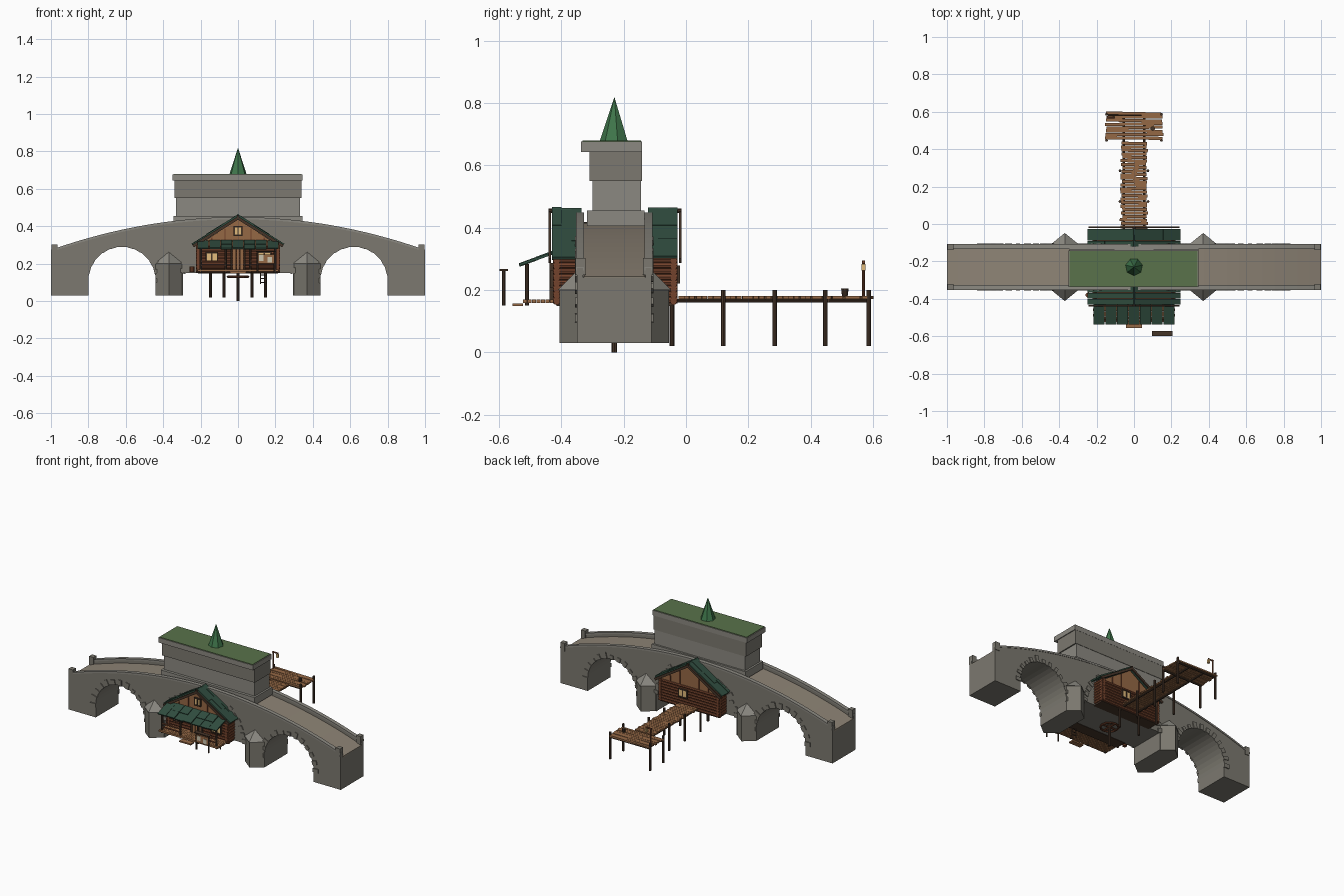
import bpy, bmesh, math, random
from mathutils import Matrix, Vector

random.seed(4)
cube = bpy.data.objects.get("Cube")
if cube:
    bpy.data.objects.remove(cube, do_unlink=True)


def material(name, *rgb):
    m = bpy.data.materials.new(name)
    m.use_nodes = True
    m.diffuse_color = (*rgb, 1)
    m.node_tree.nodes["Principled BSDF"].inputs["Base Color"].default_value = (*rgb, 1)
    return m


STONE = material("stone", .2, .19, .16)
PALE = material("pale_stone", .26, .25, .22)
PAVING = material("paving", .27, .23, .18)
GRASS = material("green_roof", .1, .17, .07)
SPIRE = material("spire_green", .05, .18, .07)
SHINGLE = material("shingle", .03, .075, .05)
LOG = material("log", .17, .055, .025)
PLANK = material("plank", .3, .14, .06)
DARK = material("dark_wood", .06, .035, .022)
GLOW = material("lit_window", .75, .5, .2)
PAPER = material("paper", .6, .55, .42)


def finish(bm, name, mat):
    bmesh.ops.recalc_face_normals(bm, faces=bm.faces)
    me = bpy.data.meshes.new(name)
    bm.to_mesh(me)
    bm.free()
    me.materials.append(mat)
    ob = bpy.data.objects.new(name, me)
    bpy.context.collection.objects.link(ob)
    return ob


def box(bm, centre, size, rot=Matrix()):
    m = Matrix.Translation(centre) @ rot @ Matrix.Diagonal((*size, 1))
    bmesh.ops.create_cube(bm, size=1, matrix=m)


def rod(bm, a, b, r, sides=8, r2=None):
    a, b = Vector(a), Vector(b)
    d = b - a
    m = Matrix.Translation((a + b) / 2) @ d.to_track_quat('Z', 'Y').to_matrix().to_4x4()
    bmesh.ops.create_cone(bm, cap_ends=True, segments=sides, radius1=r,
                          radius2=r if r2 is None else r2, depth=d.length, matrix=m)


def boxes(name, mat, items):
    bm = bmesh.new()
    for centre, size in items:
        box(bm, centre, size)
    return finish(bm, name, mat)


def rods(name, mat, items, r, sides=8):
    bm = bmesh.new()
    for a, b in items:
        rod(bm, a, b, r, sides)
    return finish(bm, name, mat)


def extrude(name, mat, pts, y0, y1):
    """Closed x-z outline pushed along y."""
    bm = bmesh.new()
    rings = [[bm.verts.new((x, y, z)) for x, z in pts] for y in (y0, y1)]
    for ring in rings:
        bm.faces.new(ring)
    for i in range(len(pts)):
        j = (i + 1) % len(pts)
        bm.faces.new((rings[0][i], rings[0][j], rings[1][j], rings[1][i]))
    return finish(bm, name, mat)


# Bridge body: arched top, two open side arches, filled middle bay
MID, FRONT, BACK, BASE, SPRING = -.23, -.35, -.11, .03, .11
ARCH_X, ARCH_R = .62, .18


def hump(x, offset=0):
    return .445 + offset - .175 * x * x


def arch(cx, r, n=20):
    arc = [(cx - r * math.cos(math.pi * i / n), SPRING + r * math.sin(math.pi * i / n))
           for i in range(n + 1)]
    return [(cx - r, BASE)] + arc + [(cx + r, BASE)]


xs = [i / 16 for i in range(-16, 17)]
outline = [(-1, BASE)] + arch(-ARCH_X, ARCH_R)
outline += [(-.295, BASE), (-.295, .15), (.295, .15), (.295, BASE)]
outline += arch(ARCH_X, ARCH_R) + [(1, BASE)]
outline += [(x, hump(x, -.03)) for x in reversed(xs)]
extrude("bridge_body", STONE, outline, FRONT, BACK)

# Paved deck and parapets
strip = [(x, hump(x, -.035)) for x in xs] + [(x, hump(x, -.026)) for x in reversed(xs)]
extrude("deck_paving", PAVING, strip, FRONT + .022, BACK - .022)
wall = [(x, hump(x, -.04)) for x in xs] + [(x, hump(x)) for x in reversed(xs)]
cap = [(x, hump(x, -.008)) for x in xs] + [(x, hump(x, .004)) for x in reversed(xs)]
for side, y in (("front", FRONT), ("back", BACK - .02)):
    extrude(side + "_parapet", STONE, wall, y, y + .02)
    extrude(side + "_coping", PALE, cap, y - .003, y + .023)
boxes("parapet_end_posts", STONE, [((sx * .982, y, .275), (.032, .032, .055))
      for sx in (-1, 1) for y in (FRONT + .012, BACK - .012)])

# Rough arch stones on both faces
bm = bmesh.new()
for cx, r, lo, hi in ((-ARCH_X, ARCH_R, 0, 180), (ARCH_X, ARCH_R, 0, 180),
                      (0, .285, 10, 52), (0, .285, 128, 170)):
    steps = round((hi - lo) * r / 2.6)
    for i in range(steps + 1):
        a = math.radians(lo + (hi - lo) * i / steps)
        length = random.uniform(.022, .042)
        d = r + length / 2 - .002
        for y in (FRONT, BACK):
            box(bm, (cx + d * math.cos(a), y, SPRING + d * math.sin(a)),
                (length, .012, random.uniform(.02, .03)), Matrix.Rotation(-a, 4, 'Y'))
finish(bm, "arch_stones", STONE)

# Pointed pier buttresses with sloped caps
for label, sx in (("left", 1), ("right", -1)):
    for side, y, out in (("front", FRONT, -1), ("back", BACK, 1)):
        for part, mat, z0, z1, grow in (("buttress", STONE, BASE, .2, 0), ("buttress_cap", PALE, .2, .262, .006)):
            bm = bmesh.new()
            plan = [(sx * .37 - .07 - grow, y), (sx * .37, y + out * (.056 + grow)),
                    (sx * .37 + .07 + grow, y)]
            low = [bm.verts.new((px, py, z0)) for px, py in plan]
            high = ([bm.verts.new((sx * .37, y, z1))] if grow else
                    [bm.verts.new((px, py, z1)) for px, py in plan])
            bmesh.ops.convex_hull(bm, input=low + high)
            finish(bm, f"{label}_{side}_{part}", mat)

# Stone hall on the crown with green flat roof and spire
boxes("hall_base", PALE, [((0, -.225, .43), (.69, .185, .05))])
boxes("hall_lower_wall", PALE, [((0, -.222, .49), (.665, .155, .13))])
boxes("hall_upper_wall", STONE, [((0, -.226, .6), (.68, .168, .1))])
boxes("hall_roof_slab", PALE, [((-.002, -.239, .66), (.695, .196, .033))])
boxes("hall_roof_grass", GRASS, [((-.002, -.239, .677), (.685, .188, .006))])
bm = bmesh.new()
rod(bm, (0, MID, .675), (0, MID, .82), .048, 7, 0)
finish(bm, "spire", SPIRE)

# Log cabin ends projecting from each bridge face
EAVE, RIDGE = .3, .45
for side, y_wall, y_in, out in (("front", -.415, -.34, -1), ("back", -.04, -.12, 1)):
    yc, depth = (y_wall + y_in) / 2, abs(y_wall - y_in)
    rows = [.162 + .0185 * i for i in range(8)]
    logs = [((-.225, y_wall, z), (.225, y_wall, z)) for z in rows]
    logs += [((sx * .212, y_wall + out * .012, z + .006), (sx * .212, y_in, z + .006))
             for sx in (-1, 1) for z in rows]
    rods(side + "_log_walls", LOG, logs, .0105)
    boxes(side + "_cabin_floor", DARK, [((0, yc, .154), (.43, depth, .012))])
    boxes(side + "_cabin_core", LOG, [((0, yc, .225), (.41, depth - .008, .14))])
    extrude(side + "_gable", PLANK, [(-.21, EAVE), (.21, EAVE), (0, RIDGE - .012)],
            y_wall - .004, y_wall + .004)
    boxes(side + "_gable_battens", LOG, [((x, y_wall + out * .006, EAVE + (.132 - abs(x) * .66) / 2),
          (.007, .006, .132 - abs(x) * .66)) for x in (-.14, -.07, .07, .14)])
    # Shingle rows on both slopes, barge boards and ridge beam
    tilt = math.atan2(RIDGE - EAVE, .24)
    slope = math.hypot(.24, RIDGE - EAVE)
    bm, edge = bmesh.new(), bmesh.new()
    for sx in (-1, 1):
        rot = Matrix.Rotation(sx * tilt, 4, 'Y')
        for row in range(3):
            t = (row + .5) / 3
            for col in range(3):
                y = yc + out * (.006 + (col - 1) * .032)
                box(bm, (sx * .24 * t, y, RIDGE - (RIDGE - EAVE) * t + .004 + random.uniform(0, .005)),
                    (slope / 3 + .012, .031, .01), rot)
        box(edge, (sx * .12, y_wall + out * .022, (RIDGE + EAVE) / 2 - .006), (slope, .008, .016), rot)
    rod(edge, (0, y_wall + out * .026, RIDGE + .004), (0, y_in, RIDGE + .004), .007)
    finish(bm, side + "_cabin_roof", SHINGLE)
    finish(edge, side + "_roof_trim", DARK)

# Windows and door
for name, x, y, z, w, h in (("front_gable_window", 0, -.422, .375, .04, .045),
                            ("front_right_window", -.14, -.428, .235, .06, .045),
                            ("front_left_window", .14, -.428, .235, .07, .05),
                            ("back_window", .04, -.027, .25, .06, .05)):
    boxes(name, GLOW, [((x, y, z), (w, .008, h))])
    bars = [((x + s * w / 2, y, z), (.007, .016, h + .007)) for s in (-1, 0, 1)]
    bars += [((x, y, z + s * h / 2), (w, .016, .007)) for s in (-1, 1)]
    boxes(name + "_frame", DARK, bars)
boxes("door", PLANK, [((x, -.43, .22), (.018, .01, .11)) for x in (-.02, 0, .02)])
boxes("door_frame", DARK, [((-.036, -.43, .22), (.01, .016, .12)), ((.036, -.43, .22), (.01, .016, .12)),
                           ((0, -.43, .281), (.085, .016, .01))])

# Porch: floor, step, posts, rails and lean-to roof
boxes("porch_floor", PLANK, [((0, -.43 - .0145 * i, .164), (.43 + random.uniform(-.01, .01), .013, .012))
                             for i in range(7)])
boxes("porch_step", PLANK, [((0, -.54, .153), (.085, .034, .009))])
posts = [((x, -.51, .15), (x, -.51, .283)) for x in (-.2, -.065, .065, .2)]
rods("porch_posts", DARK, posts, .0065)
rods("porch_rails", LOG, [((sx * .065, -.51, z), (sx * .2, -.51, z))
                          for sx in (-1, 1) for z in (.19, .212)], .005)
bm = bmesh.new()
for i in range(7):
    for y, z in ((-.506, .289), (-.453, .309)):
        box(bm, (-.186 + .062 * i, y, z + random.uniform(0, .004)), (.059, .062, .008),
            Matrix.Rotation(math.radians(20), 4, 'X'))
finish(bm, "porch_roof", SHINGLE)
rods("side_barrel", LOG, [((-.245, -.38, .155), (-.245, -.38, .185))], .014, 10)

# Notice board and ladder by the porch
rods("notice_posts", DARK, [((x, -.585, .15), (x, -.585, .262)) for x in (.105, .195)], .005)
boxes("notice_board", PLANK, [((.15, -.585, .225), (.095, .007, .05))])
boxes("notice_papers", PAPER, [((x, -.59, z), (.024, .003, .03)) for x, z in ((.125, .23), (.17, .22))])
boxes("notice_roof", DARK, [((.15, -.585, .264), (.11, .028, .006))])
ladder = [((x, -.4, .09), (x, -.4, .16)) for x in (.12, .15)]
ladder += [((.12, -.4, z), (.15, -.4, z)) for z in (.1, .12, .14)]
rods("ladder", DARK, ladder, .003, 6)

# Hoop and mooring pole beneath the middle bay
rods("mooring_pole", DARK, [((0, MID, 0), (0, MID, .155))], .009)
hoop = [Vector((.055 * math.cos(i * math.pi / 6), MID + .055 * math.sin(i * math.pi / 6), .13)) for i in range(12)]
rods("mooring_hoop", LOG, [(hoop[i - 1], hoop[i]) for i in range(12)]
     + [(hoop[i], hoop[i + 6]) for i in (0, 3)], .006)

# Jetty: walkway, end platform, piles and beams
bm = bmesh.new()
for start, end, half in ((-.025, .44, .07), (.45, .6, .152)):
    n = round((end - start) / .0185)
    for i in range(n):
        box(bm, (random.uniform(-.004, .004), start + (end - start) * (i + .5) / n, .176),
            (2 * half + random.uniform(-.012, .006), .0165, .009),
            Matrix.Rotation(random.uniform(-.03, .03), 4, 'Z'))
finish(bm, "jetty_planks", PLANK)
piles = [(sx * .075, y) for sx in (-1, 1) for y in (-.045, .12, .285)]
piles += [(sx * .147, y) for sx in (-1, 1) for y in (.447, .587)]
rods("jetty_piles", DARK, [((x, y, .02), (x, y, .2)) for x, y in piles], .0075)
beams = [((sx * .055, -.04, .166), (sx * .055, .59, .166)) for sx in (-1, 1)]
beams += [((-.147, y, .166), (.147, y, .166)) for y in (.457, .587)]
rods("jetty_beams", DARK, beams, .006)

# Lamp post and bucket on the platform
rods("lamp_post", LOG, [((-.14, .57, .17), (-.14, .57, .295)), ((-.145, .57, .29), (-.105, .57, .29))], .005)
boxes("lantern", GLOW, [((-.108, .57, .273), (.014, .014, .022))])
bm = bmesh.new()
rod(bm, (.1, .51, .18), (.1, .51, .205), .009, 10, .012)
finish(bm, "bucket", DARK)
